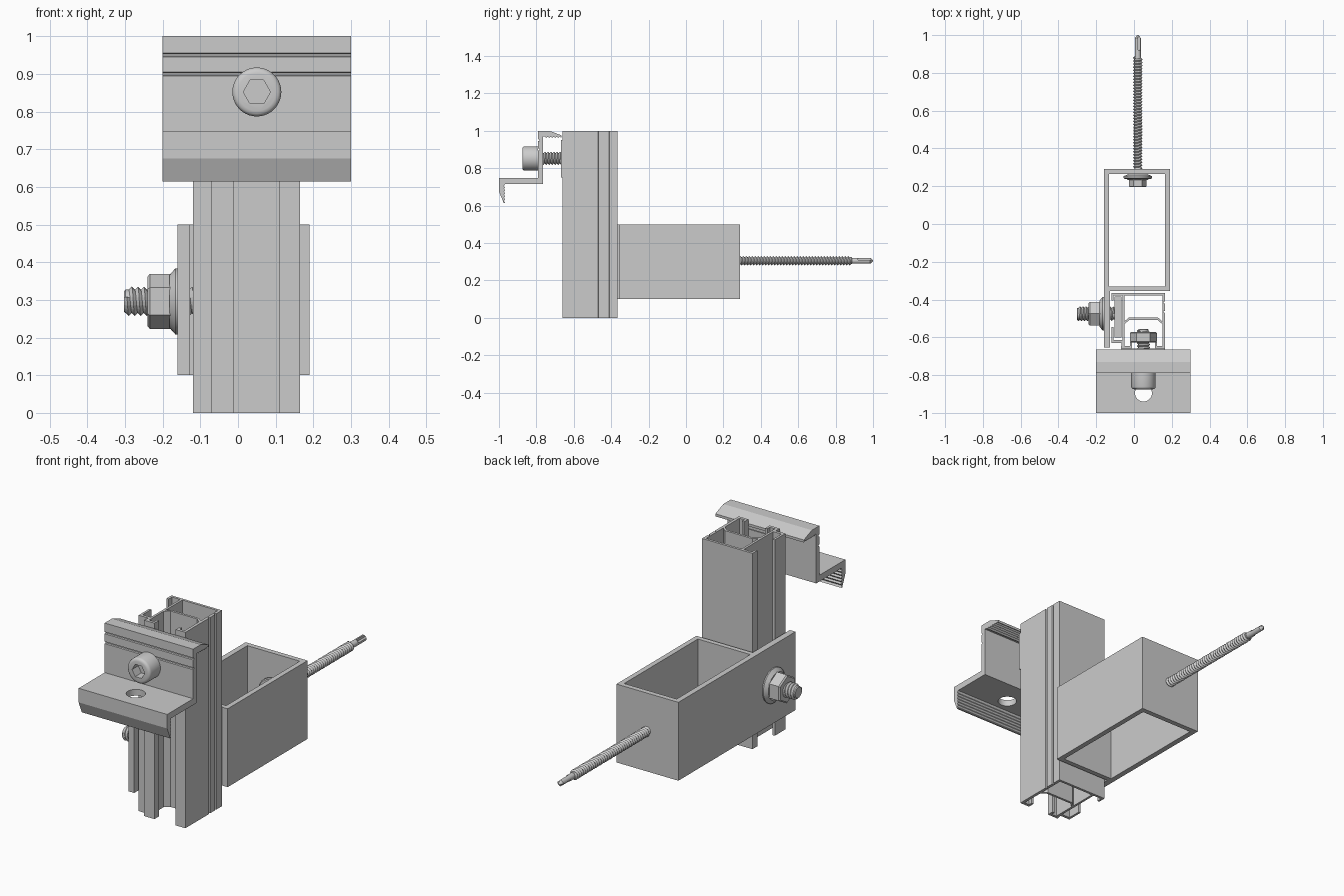
import bpy, bmesh
from math import sin, cos, pi
from mathutils import Matrix, Vector

if "Cube" in bpy.data.objects:
    bpy.data.objects.remove(bpy.data.objects["Cube"])

ALONG_Y = Matrix.Rotation(-pi / 2, 4, 'X')          # local z -> +y
ALONG_MX = Matrix.Rotation(-pi / 2, 4, 'Y')         # local z -> -x
PROFILE_YZ = Matrix(((0, 0, 1, 0), (1, 0, 0, 0), (0, 1, 0, 0), (0, 0, 0, 1)))


def finish(name, bm, matrix, smooth=False):
    bmesh.ops.transform(bm, matrix=matrix, verts=bm.verts)
    bmesh.ops.recalc_face_normals(bm, faces=bm.faces)
    me = bpy.data.meshes.new(name)
    bm.to_mesh(me)
    bm.free()
    ob = bpy.data.objects.new(name, me)
    bpy.context.collection.objects.link(ob)
    if smooth:
        activate(ob)
        bpy.ops.object.shade_smooth_by_angle(angle=0.6)
    return ob


def activate(ob):
    bpy.ops.object.select_all(action='DESELECT')
    ob.select_set(True)
    bpy.context.view_layer.objects.active = ob


def extrusion(name, loops, start, end, matrix=Matrix()):
    """Extrude a closed outline (later loops are holes) along local z."""
    cu = bpy.data.curves.new(name, 'CURVE')
    cu.dimensions, cu.fill_mode = '2D', 'BOTH'
    cu.extrude = (end - start) / 2
    for loop in loops:
        sp = cu.splines.new('POLY')
        sp.points.add(len(loop) - 1)
        for p, (x, y) in zip(sp.points, loop):
            p.co = (x, y, 0, 1)
        sp.use_cyclic_u = True
    ob = bpy.data.objects.new(name, cu)
    bpy.context.collection.objects.link(ob)
    activate(ob)
    bpy.ops.object.convert(target='MESH')
    ob = bpy.context.object
    bm = bmesh.new()
    bm.from_mesh(ob.data)
    bmesh.ops.remove_doubles(bm, verts=bm.verts, dist=1e-5)
    bmesh.ops.transform(bm, verts=bm.verts,
                        matrix=matrix @ Matrix.Translation((0, 0, (start + end) / 2)))
    bmesh.ops.recalc_face_normals(bm, faces=bm.faces)
    bm.to_mesh(ob.data)
    bm.free()
    for p in ob.data.polygons:
        p.use_smooth = False
    return ob


def lathe(name, prof, loc, rot, n=32):
    """Revolve (radius, height) pairs; n=6 gives a hexagonal prism."""
    bm = bmesh.new()
    rings = [[bm.verts.new((r * cos(2 * pi * i / n), r * sin(2 * pi * i / n), z))
              for i in range(n)] for r, z in prof]
    for a, b in zip(rings, rings[1:]):
        for i in range(n):
            j = (i + 1) % n
            bm.faces.new((a[i], a[j], b[j], b[i]))
    bm.faces.new(rings[0][::-1])
    bm.faces.new(rings[-1])
    return finish(name, bm, Matrix.Translation(loc) @ rot, n > 6)


def thread(name, r, depth, length, pitch, loc, rot, n=20):
    """Helical V thread around a core rod."""
    lathe(name + "_core", [(r - depth, 0), (r - depth, length - .004),
                           (r - depth - .004, length)], loc, rot, n)
    bm = bmesh.new()
    total = int(n * (length / pitch - 1))
    roots, crests = [], []
    for i in range(total + n + 1):
        a, z = 2 * pi * i / n, pitch * i / n
        for lst, rad, h in ((roots, r - depth, z), (crests, r, z + pitch / 2)):
            lst.append(bm.verts.new((rad * cos(a), rad * sin(a), min(h, length))))
    for i in range(total):
        bm.faces.new((roots[i], roots[i + 1], crests[i + 1], crests[i]))
        bm.faces.new((crests[i], crests[i + 1], roots[i + n + 1], roots[i + n]))
    bmesh.ops.delete(bm, geom=[v for v in bm.verts if not v.link_faces], context='VERTS')
    return finish(name, bm, Matrix.Translation(loc) @ rot)


def box(name, lo, hi):
    lo, hi = Vector(lo), Vector(hi)
    bm = bmesh.new()
    bmesh.ops.create_cube(bm, size=1)
    return finish(name, bm, Matrix.Translation((lo + hi) / 2) @ Matrix.Diagonal((*(hi - lo), 1)))


def cut(ob, cutter):
    cutter.hide_render = True
    m = ob.modifiers.new("cut", 'BOOLEAN')
    m.operation, m.object, m.solver = 'DIFFERENCE', cutter, 'EXACT'
    activate(ob)
    bpy.ops.object.modifier_apply(modifier=m.name)
    bpy.data.objects.remove(cutter)


# Rectangular tube bracket with side flange
extrusion("tube_bracket", [
    [(-.16, .29), (.19, .29), (.19, -.355), (-.128, -.355), (-.128, -.655), (-.16, -.655)],
    [(-.132, .264), (.164, .264), (.164, -.33), (-.132, -.33)]], .1, .5)

# Vertical rail: closed cell, front channel and left channel
notches = [p for y in (-.415, -.465) for p in
           ((.165, y + .006), (.157, y + .004), (.157, y - .004), (.165, y - .006))]
rail = [(-.12, -.365), (.165, -.365)] + notches + [
    (.165, -.66), (.11, -.66), (.11, -.625), (.122, -.625), (.122, -.645), (.15, -.645),
    (.15, -.53), (.125, -.508), (-.025, -.508), (-.05, -.53),
    (-.05, -.645), (-.022, -.645), (-.022, -.625), (-.01, -.625), (-.01, -.66), (-.07, -.66),
    (-.065, -.63), (-.12, -.63), (-.12, -.545), (-.108, -.545), (-.108, -.615),
    (-.062, -.615), (-.062, -.378), (-.108, -.378), (-.108, -.405), (-.12, -.405)]
cell = [(-.05, -.378), (.15, -.378), (.15, -.515), (.128, -.496), (-.028, -.496), (-.05, -.515)]
extrusion("rail", [rail, cell], 0, 1)

# Z-shaped clamp with grooves, serrated lip and serrated hook
lip_teeth = [(-.675 - .008 * i, .962 if i % 2 else .968) for i in range(11)]
hook_teeth = [(-.967 if i % 2 else -.973, .705 - .008 * i) for i in range(11)]
grooves = [p for z in (.90, .95) for p in ((-.79, z - .005), (-.783, z - .003),
                                           (-.783, z + .003), (-.79, z + .005))]
clamp = extrusion("clamp", [
    [(-.79, 1), (-.73, 1), (-.665, .975), (-.665, .962)] + lip_teeth +
    [(-.765, .968), (-.765, .715), (-.967, .715)] + hook_teeth +
    [(-.967, .615), (-.975, .615), (-1, .675), (-1, .747), (-.79, .747)] + grooves],
    -.2, .3, PROFILE_YZ)
cut(clamp, lathe("hole_cutter", [(.045, 0), (.045, .2)], (.05, -.895, .65), Matrix()))

# Clamp bolt: socket head, thread, hex nut and backing plate
head = lathe("clamp_bolt_head", [(.05, 0), (.058, .002), (.063, .007), (.065, .014), (.065, .085)],
             (.05, -.875, .852), ALONG_Y, 40)
cut(head, lathe("socket_cutter", [(.036, 0), (.036, .06)], (.05, -.885, .852), ALONG_Y, 6))
thread("clamp_bolt_thread", .035, .008, .235, .016, (.05, -.79, .852), ALONG_Y)
lathe("channel_nut", [(.064, 0), (.072, .006), (.072, .05), (.064, .056)],
      (.05, -.627, .852), ALONG_Y, 6)
box("backing_plate", (-.065, -.668, .75), (.165, -.66, .95))

# Side bolt: T head in the left channel, thread, flange nut
box("side_bolt_head", (-.102, -.6, .235), (-.066, -.385, .355))
thread("side_bolt_thread", .039, .008, .205, .016, (-.098, -.475, .296), ALONG_MX)
lathe("side_nut_flange", [(.088, 0), (.088, .006), (.070, .022)], (-.16, -.475, .296), ALONG_MX, 40)
lathe("side_nut", [(.073, 0), (.073, .056), (.066, .062)], (-.178, -.475, .296), ALONG_MX, 6)

# Self-drilling screw: hex head, washers, thread, fluted drill point
S = (.02, .305)
lathe("screw_head", [(.042, 0), (.047, .004), (.047, .045)], (S[0], .195, S[1]), ALONG_Y, 6)
lathe("screw_collar", [(.052, 0), (.06, .008)], (S[0], .232, S[1]), ALONG_Y)
lathe("screw_washer", [(.07, 0), (.075, .004), (.075, .014), (.05, .025)],
      (S[0], .239, S[1]), ALONG_Y)
thread("screw_thread", .025, .007, .635, .016, (S[0], .255, S[1]), ALONG_Y)
tip = lathe("drill_tip", [(.016, 0), (.016, .105), (.003, .12)], (S[0], .88, S[1]), ALONG_Y, 24)
for s in (1, -1):
    c = [(S[0] + s * .002, S[1] + s * .003), (S[0] + s * .03, S[1] + s * .03)]
    lo = (min(c[0][0], c[1][0]), .92, min(c[0][1], c[1][1]))
    hi = (max(c[0][0], c[1][0]), 1.05, max(c[0][1], c[1][1]))
    cut(tip, box("flute_cutter", lo, hi))
